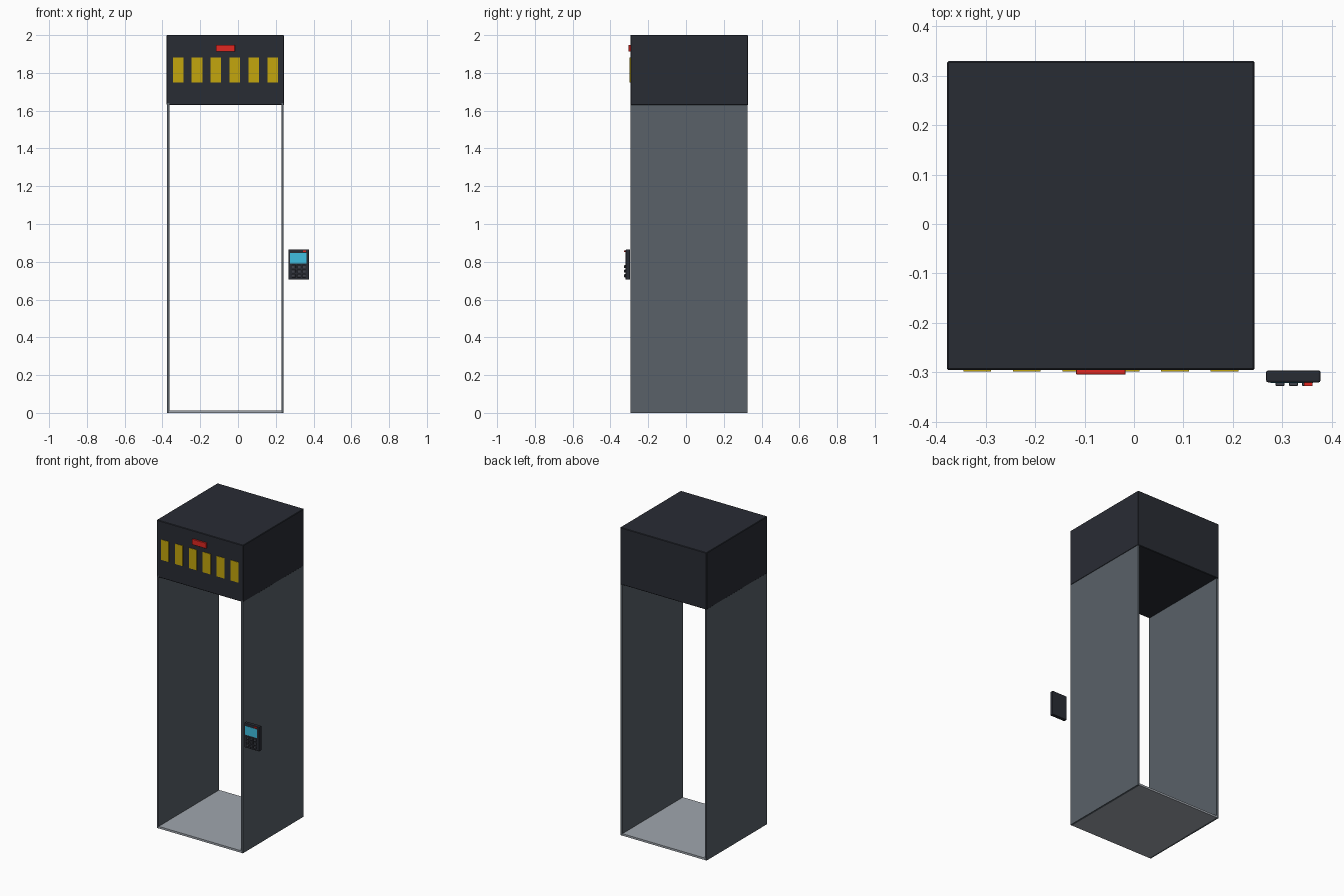
import bpy

if "Cube" in bpy.data.objects:
    bpy.data.objects.remove(bpy.data.objects["Cube"])

def mat(name, c):
    m = bpy.data.materials.new(name)
    m.diffuse_color = (*c, 1)
    m.use_nodes = True
    m.node_tree.nodes["Principled BSDF"].inputs["Base Color"].default_value = m.diffuse_color
    return m

DARK = mat("charcoal", (0.022, 0.025, 0.034))
WALL = mat("slate_grey", (0.10, 0.12, 0.14))
FLOOR = mat("light_grey", (0.35, 0.38, 0.42))
YELLOW = mat("yellow", (0.55, 0.38, 0.004))
RED = mat("red", (0.75, 0.02, 0.015))
CYAN = mat("cyan", (0.05, 0.52, 0.75))
KEY = mat("key_grey", (0.05, 0.055, 0.07))

def box(name, x, y, z, m, bevel=0, seg=1):
    """Box from (min, max) ranges, optionally bevelled."""
    r = (x, y, z)
    bpy.ops.mesh.primitive_cube_add(size=1, location=[(a + b) / 2 for a, b in r])
    o = bpy.context.object
    o.name = name
    o.scale = [b - a for a, b in r]
    bpy.ops.object.transform_apply(location=False, rotation=False, scale=True)
    o.data.materials.append(m)
    if bevel:
        b = o.modifiers.new("bevel", 'BEVEL')
        b.width, b.segments = bevel, seg
    return o

CX = -0.067  # booth centre line

# Booth shell: floor and two side walls, open front and back
box("floor", (CX - 0.298, CX + 0.298), (-0.295, 0.325), (0, 0.013), FLOOR)
for side, s in (("left", -1), ("right", 1)):
    a, b = sorted((CX + s * 0.296, CX + s * 0.309))
    box(side + "_wall", (a, b), (-0.295, 0.325), (0, 1.64), WALL)

# Header block
box("header", (CX - 0.311, CX + 0.311), (-0.295, 0.329), (1.63, 2.0), DARK, 0.003)

# Warning stripes and indicator on the header front
for i in range(6):
    x = CX - 0.25 + 0.1 * i
    box(f"header_stripe_{i + 1}", (x - 0.028, x + 0.028), (-0.298, -0.29), (1.75, 1.882), YELLOW)
box("indicator_light", (CX - 0.05, CX + 0.05), (-0.304, -0.29), (1.912, 1.948), RED, 0.001)

# Keypad terminal beside the right wall
box("keypad_body", (0.267, 0.377), (-0.32, -0.296), (0.705, 0.865), DARK, 0.004, 2)
box("keypad_screen", (0.276, 0.362), (-0.3215, -0.315), (0.79, 0.847), CYAN)
box("keypad_status_light", (0.344, 0.361), (-0.327, -0.315), (0.852, 0.86), RED)
for r in range(3):
    for c in range(3):
        x, z = 0.295 + 0.027 * c, 0.774 - 0.024 * r
        box(f"keypad_key_{r * 3 + c + 1}", (x - 0.009, x + 0.009), (-0.327, -0.315),
            (z - 0.008, z + 0.008), KEY, 0.001)
